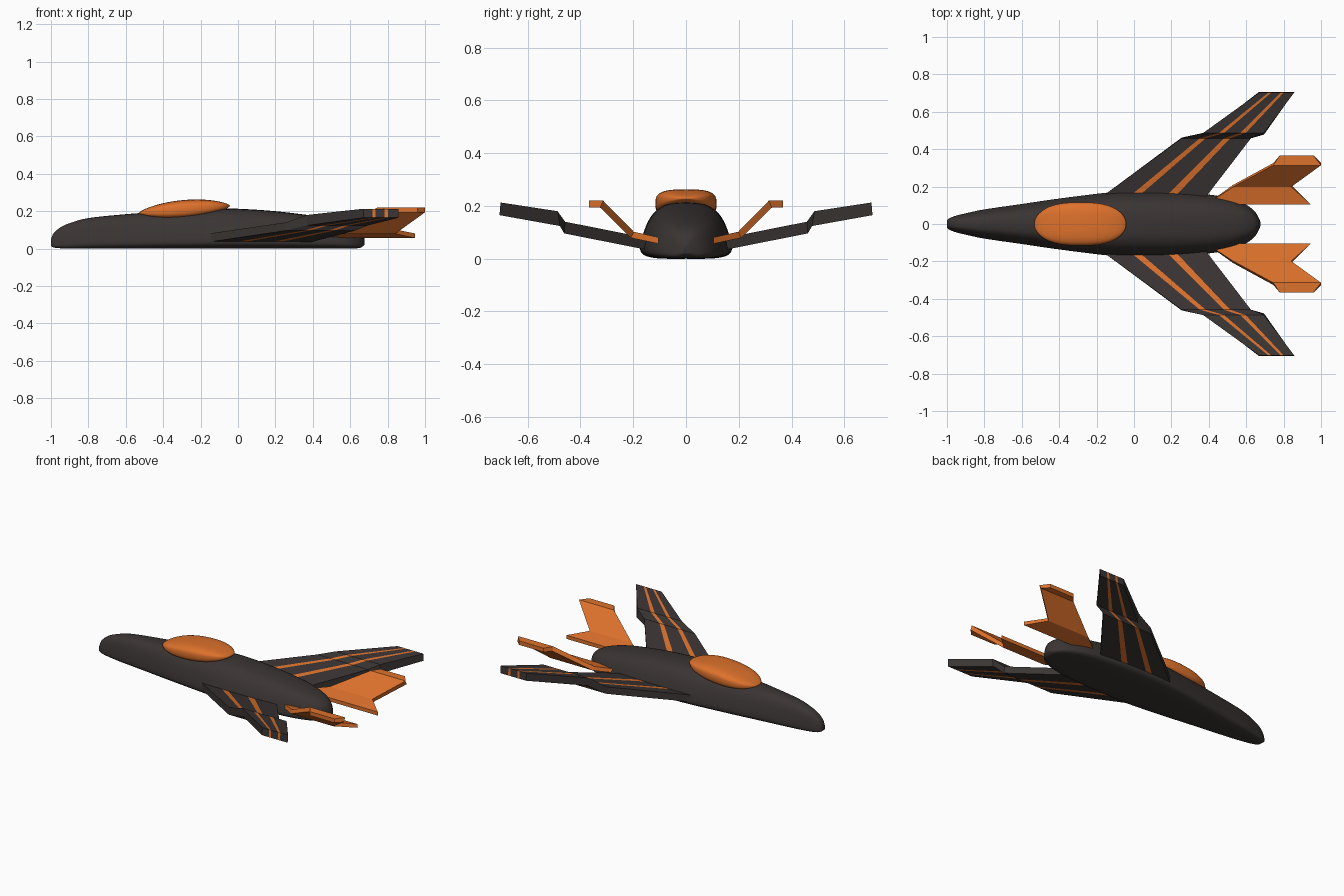
import bpy, bmesh, math
from mathutils import Vector

if "Cube" in bpy.data.objects:
    bpy.data.objects.remove(bpy.data.objects["Cube"])


def material(name, rgb):
    m = bpy.data.materials.new(name)
    m.diffuse_color = (*rgb, 1)
    m.use_nodes = True
    m.node_tree.nodes["Principled BSDF"].inputs["Base Color"].default_value = m.diffuse_color
    return m


DARK = material("charcoal", (0.042, 0.035, 0.033))
ORANGE = material("orange", (0.72, 0.165, 0.025))


def spline(pts, n):
    """Smooth curve through the points, n steps per span."""
    p = [Vector(q) for q in pts]
    out = []
    for i in range(len(p) - 1):
        a, b, c, d = p[max(i - 1, 0)], p[i], p[i + 1], p[min(i + 2, len(p) - 1)]
        for k in range(n):
            t = k / n
            out.append(0.5 * (2 * b + (c - a) * t + (2 * a - 5 * b + 4 * c - d) * t * t
                              + (3 * b - a - 3 * c + d) * t ** 3))
    return out + [p[-1]]


def finish(name, bm, mats, smooth):
    bmesh.ops.recalc_face_normals(bm, faces=bm.faces)
    me = bpy.data.meshes.new(name)
    bm.to_mesh(me)
    bm.free()
    ob = bpy.data.objects.new(name, me)
    bpy.context.collection.objects.link(ob)
    for m in mats:
        me.materials.append(m)
    for f in me.polygons:
        f.use_smooth = smooth
    return ob


def loft(name, rings, mats, smooth=True, striped=None):
    """Skin closed rings of points and cap both ends."""
    bm = bmesh.new()
    vs = [[bm.verts.new(p) for p in r] for r in rings]
    n = len(vs[0])
    for a, b in zip(vs, vs[1:]):
        for i in range(n):
            j = (i + 1) % n
            f = bm.faces.new((a[i], a[j], b[j], b[i]))
            if striped:
                f.material_index = striped(i)
    for r in (vs[0], vs[-1]):
        if striped:   # cap a panel end in chordwise cells
            m = n // 2
            for i in range(m - 1):
                f = bm.faces.new((r[i], r[i + 1], r[n - 2 - i], r[n - 1 - i]))
                f.material_index = striped(i)
        else:
            bm.faces.new(r)
    return finish(name, bm, mats, smooth)


# Fuselage: x, half width, bottom, top
stations = [(-1, .02, .015, .05), (-.985, .032, .006, .083), (-.95, .045, .002, .113), (-.9, .057, 0, .136),
            (-.8, .078, 0, .163), (-.6, .107, 0, .184), (-.4, .136, 0, .198), (-.13, .169, 0, .212),
            (.0, .174, 0, .213), (.2, .172, 0, .2), (.4, .157, 0, .176), (.5, .14, 0, .158),
            (.57, .117, 0, .14), (.62, .09, .001, .12), (.655, .055, .005, .095), (.676, .012, .02, .055)]
section = [(0, 0), (.5, 0), (.8, .03), (.95, .09), (1, .18), (.97, .34), (.9, .52),
           (.8, .7), (.64, .86), (.38, .97), (0, 1)]
half = spline(section, 3)
outline = [(p.x, p.y) for p in half] + [(-p.x, p.y) for p in half[-2:0:-1]]
rings = [[(s[0], y * s[1], s[2] + z * (s[3] - s[2])) for y, z in outline] for s in
         spline(stations, 4)]
loft("fuselage", rings, [DARK])


# Canopy: slightly tilted rounded bubble
def power(v, e):
    return math.copysign(abs(v) ** e, v)


rings = []
for i in range(1, 40):
    u = -math.cos(math.pi * i / 40)
    wid = .116 * (1 - abs(u) ** 2.6) ** .5
    hgt = .051 * (1 - abs(u) ** 2) ** .72
    x = -.287 + .245 * u
    zc = .209 + .02 * u
    rings.append([(x, wid * power(math.cos(a), .65), zc + hgt * power(math.sin(a), .65))
                  for a in (2 * math.pi * k / 40 for k in range(40))])
loft("canopy", rings, [ORANGE])


def panel(name, ribs, cuts, mats, striped):
    """Bent plate along ribs (y top, z top, y bottom, z bottom, x lead, x trail), both sides."""
    for side, s in (("left", -1), ("right", 1)):
        rings = []
        for yt, zt, yb, zb, x0, x1 in ribs:
            xs = [x0 + (x1 - x0) * c for c in cuts]
            rings.append([(x, s * yt, zt) for x in xs] + [(x, s * yb, zb) for x in reversed(xs)])
        loft(f"{side}_{name}", rings, mats, False, striped)


# Main wings with two orange stripes running through them
cuts = [0, .26, .345, .61, .70, 1]
wing_ribs = [(.1, .069, .1, .024, -.233, .35),
             (.458, .140, .462, .096, .255, .625),
             (.487, .180, .478, .124, .37, .695),
             (.703, .213, .707, .165, .67, .857)]
panel("wing", wing_ribs, cuts, [DARK, ORANGE],
      lambda i: 1 if i in (1, 3, 7, 9) else 0)

# Tail fins: flat root, raised blade and level tip
tail_ribs = [(.105, .081, .105, .057, .385, .945),
             (.198, .102, .209, .079, .53, .84),
             (.314, .220, .326, .194, .745, 1.0),
             (.367, .220, .367, .194, .78, .96)]
panel("tail_fin", tail_ribs, [0, 1], [ORANGE], lambda i: 0)
